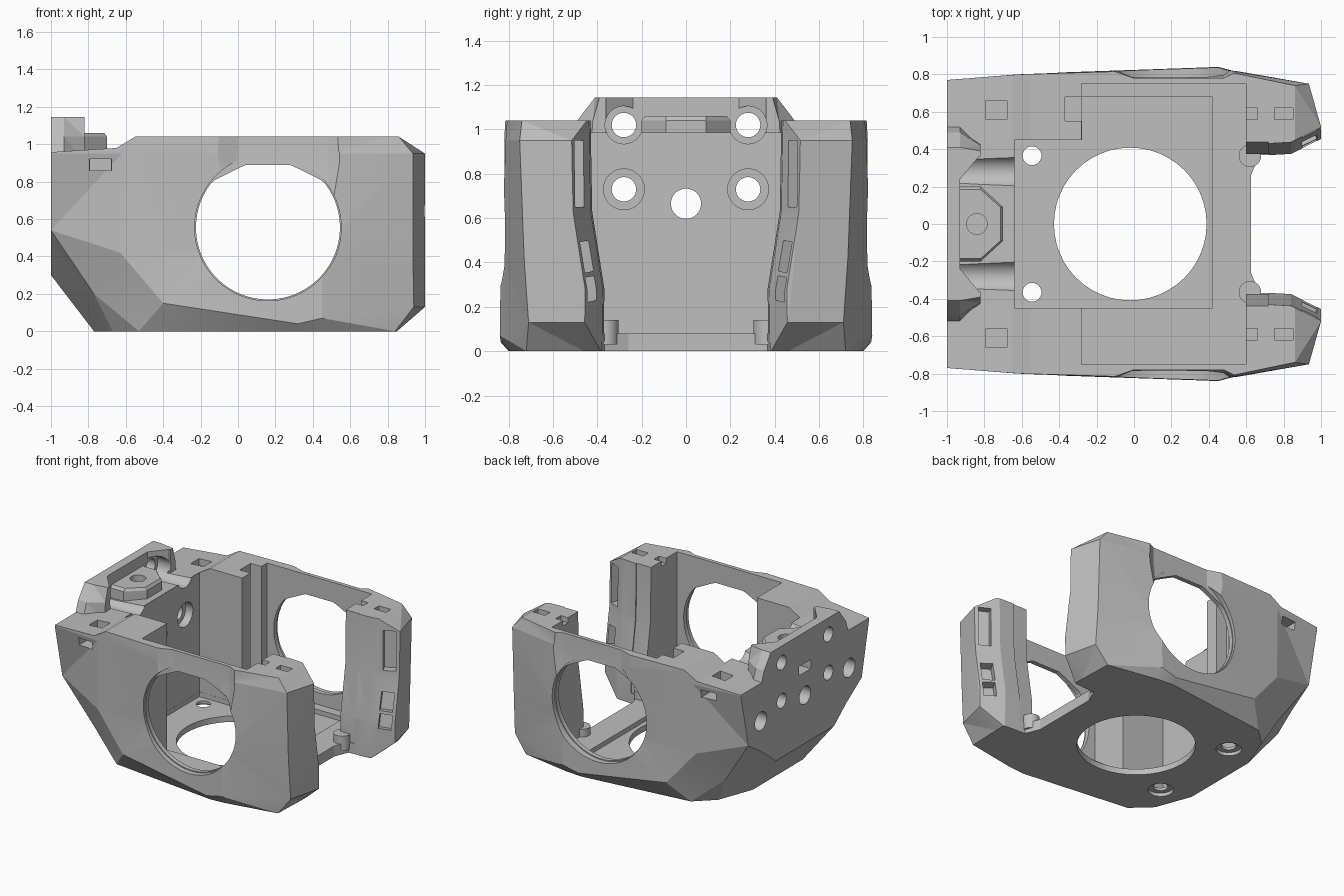
import bpy, bmesh, math
from mathutils import Matrix

cube = bpy.data.objects.get("Cube")
if cube:
    bpy.data.objects.remove(cube, do_unlink=True)

grey = bpy.data.materials.new("plain grey")
grey.use_nodes = True
colour = (0.52, 0.52, 0.52, 1)
grey.diffuse_color = colour
grey.node_tree.nodes["Principled BSDF"].inputs["Base Color"].default_value = colour


def finish(name, bm):
    bmesh.ops.recalc_face_normals(bm, faces=bm.faces)
    mesh = bpy.data.meshes.new(name)
    bm.to_mesh(mesh)
    bm.free()
    mesh.materials.append(grey)
    ob = bpy.data.objects.new(name, mesh)
    bpy.context.collection.objects.link(ob)
    return ob


def loft(name, rings):
    """Skin closed rings of 3D points and cap both ends."""
    bm = bmesh.new()
    loops = [[bm.verts.new(p) for p in ring] for ring in rings]
    n = len(loops[0])
    for a, b in zip(loops, loops[1:]):
        for i in range(n):
            j = (i + 1) % n
            bm.faces.new((a[i], a[j], b[j], b[i]))
    bm.faces.new(loops[0])
    bm.faces.new(loops[-1])
    bmesh.ops.triangulate(bm, faces=bm.faces)
    return finish(name, bm)


def sym_loft(name, levels):
    """Loft half outlines (z, [(x, y) or (x, y, own z)]) mirrored across y = 0."""
    rings = []
    for z, half in levels:
        pts = [(p[0], p[1], p[2] if len(p) > 2 else z) for p in half]
        rings.append(pts + [(x, -y, h) for x, y, h in reversed(pts)])
    return loft(name, rings)


def prism_y(name, outline, y0, y1):
    return loft(name, [[(x, y, z) for x, z in outline] for y in (y0, y1)])


def box(name, x0, x1, y0, y1, z0, z1, tilt=0, turn=0):
    bm = bmesh.new()
    bmesh.ops.create_cube(bm, size=1)
    bm.transform(Matrix.Translation(((x0 + x1) / 2, (y0 + y1) / 2, (z0 + z1) / 2))
                 @ Matrix.Rotation(tilt, 4, 'X') @ Matrix.Rotation(turn, 4, 'Z')
                 @ Matrix.Diagonal((x1 - x0, y1 - y0, z1 - z0, 1)))
    return finish(name, bm)


def cyl(name, axis, centre, r, length):
    bm = bmesh.new()
    bmesh.ops.create_cone(bm, cap_ends=True, segments=48, radius1=r, radius2=r, depth=length)
    turn = Matrix.Rotation(math.pi / 2, 4, 'Y') if axis == 'X' else Matrix()
    bm.transform(Matrix.Translation(centre) @ turn)
    return finish(name, bm)


def cut(target, *cutters):
    for c in cutters:
        c.hide_render = True
        mod = target.modifiers.new("cut", 'BOOLEAN')
        mod.operation = 'DIFFERENCE'
        mod.solver = 'EXACT'
        mod.object = c
        bpy.context.view_layer.objects.active = target
        bpy.ops.object.modifier_apply(modifier=mod.name)


def discard(*obs):
    for o in obs:
        bpy.data.objects.remove(o, do_unlink=True)


def carve(target, *cutters):
    cut(target, *cutters)
    discard(*cutters)


# Faceted outer shell: rear, rear corner, rear side, two side, front corner, post tip
body = sym_loft("frame_body", [
    (0, [(-.77, .3), (-.67, .57), (-.53, .7), (.32, .8), (.45, .79), (.84, .72), (.85, .46)]),
    (.13, [(-1, .35, .3), (-.77, .63, .2), (-.4, .81, .15), (.32, .835, .04),
           (.45, .84, .07), (.94, .71), (1, .46)]),
    (.42, [(-1, .5), (-1, .68, .54), (-.63, .78), (.1, .82), (.45, .835), (.935, .73), (1, .49)]),
    (.95, [(-1, .6), (-1, .77), (-.62, .8), (-.1, .82), (.45, .83), (.935, .75), (1, .52)]),
    (1.04, [(-.99, .6), (-.99, .77), (-.6, .8), (-.1, .815), (.45, .825), (.86, .74), (.86, .5)]),
])

# Inner cavity, leaving two rear pillars, and the shallow floor recesses
carve(body,
      box("cavity", -.28, .6, -.75, .75, .08, 2),
      box("rear_cavity", -.64, .3, -.45, .45, .08, 2),
      box("floor_recess", -.639, .42, -.449, .449, .045, .5),
      box("side_recess", -.279, .42, .4, .68, .045, .5),
      box("pillar_slot", -.37, -.2, .55, .68, .08, 2))

# Open front between the two posts
widths = ((.28, .375), (.63, .43), (1.2, .44))
carve(body,
      sym_loft("front_cavity", [(z, [(.5, w), (.72, w)]) for z, w in ((.08, .375),) + widths]),
      sym_loft("front_opening", [(z, [(.625, .26), (.67, w - .01), (.84, w), (1.08, w + .12)])
                                 for z, w in ((-.1, .38),) + widths]))

# Lowered rear deck
carve(body, prism_y("deck_cut", [(-1.2, .945), (-.65, .98), (-.55, 1.04), (-.46, 1.1), (-1.2, 1.3)], -1, 1))


# Large side windows with a flattened top and a wider outer rim
def window(r, top, y0, y1):
    pts = []
    for i in range(72):
        a = math.tau * (i + .5) / 72
        x, z = r * math.cos(a), r * math.sin(a)
        pts.append((.16 + x, .555 + min(z, top, top + .06 - .5 * abs(x))))
    return prism_y("window_cut", pts, y0, y1)


carve(body, window(.385, .335, -1, 1), window(.392, .385, .785, 1), window(.392, .385, -1, -.785))

# Side walls lean inward above the windows
for s in (1, -1):
    carve(body, loft("wall_scoop", [
        [(-.12, s * (.82 + d), z), (0, s * (.778 + d), z), (.48, s * (.778 + d), z),
         (.58, s * (.83 + d), z), (.58, s, z), (-.12, s, z)] for z, d in ((.45, .06), (.9, .005), (1.1, 0))]))

# Floor openings
carve(body, cyl("floor_hole", 'Z', (-.02, 0, 0), .408, .5))
for s in (1, -1):
    carve(body, cyl("floor_bolt_hole", 'Z', (-.545, s * .365, 0), .05, .4),
          cyl("floor_bolt_bore", 'Z', (-.545, s * .365, 0), .088, .05))

# Rear head block with an open recess
head = sym_loft("rear_head_block", [
    (.9, [(-1, .54), (-.93, .54), (-.82, .43)]),
    (1.04, [(-1, .49), (-.93, .49), (-.82, .42)]),
    (1.145, [(-1, .41), (-.93, .41), (-.82, .39)]),
])
carve(head, sym_loft("head_recess", [(z, [(-.93, .24), (-.83, .36), (-.8, .36)]) for z in (.965, 1.3)]))

# Rear wall holes, counterbored from the inside
holes = [cyl("hole", 'X', (-.8, 0, .665), .068, 1)]
for s in (1, -1):
    holes += [cyl("hole", 'X', (-.8, s * .28, .73), .055, 1),
              cyl("bore", 'X', (-.6, s * .28, .73), .092, .2),
              cyl("hole", 'X', (-.8, s * .28, 1.02), .055, 1),
              cyl("bore", 'X', (-.7, s * .28, 1.02), .085, .46),
              cyl("blind", 'X', (-1, s * .53, .67), .07, .4)]
holes.append(box("plug_slot", -1.1, -.85, -.07, .07, .84, .91))
cut(body, *holes)
cut(head, *holes)
discard(*holes)

# Mounting tongue on the rear deck
tongue = sym_loft("mounting_tongue", [
    (z, [(-.94, .2 - t), (-.82, .2 - t), (-.7 - t, .09)]) for z, t in ((.94, 0), (1.04, 0), (1.06, .015))])
carve(tongue, cyl("tongue_hole", 'Z', (-.84, 0, 1), .055, .4))

for s in (1, -1):
    # Deck pockets and side slots
    carve(body, box("deck_pocket", -.79, -.68, s * .61 - .05, s * .61 + .05, .86, 1.2),
          box("side_slot", -.795, -.675, s * .78 - .12, s * .78 + .12, .86, .92))
    # Post slots on the inner chamfer: one tall, two short and slanted
    for y, z, h, tilt in ((.485, .8, .15, 0), (.455, .425, .07, -.2), (.435, .28, .055, -.2)):
        carve(body, box("post_slot", .89, .98, s * y - .05, s * y + .05, z - h, z + h, s * tilt, s * .46))
    # Shallow notches on the post tops
    carve(body, box("top_notch_a", .59, .66, s * .59 - .03, s * .59 + .03, 1.0, 1.2),
          box("top_notch_b", .75, .85, s * .59 - .03, s * .59 + .03, 1.0, 1.2))
    # Rounded boss where floor meets post
    cyl("boss_left" if s > 0 else "boss_right", 'Z', (.62, s * .365, .085), .06, .11)

# Shade curved cuts smooth while keeping the facets crisp
bpy.ops.object.select_all(action='DESELECT')
for ob in (body, head, tongue):
    ob.select_set(True)
bpy.context.view_layer.objects.active = body
bpy.ops.object.shade_smooth_by_angle(angle=math.radians(12))
